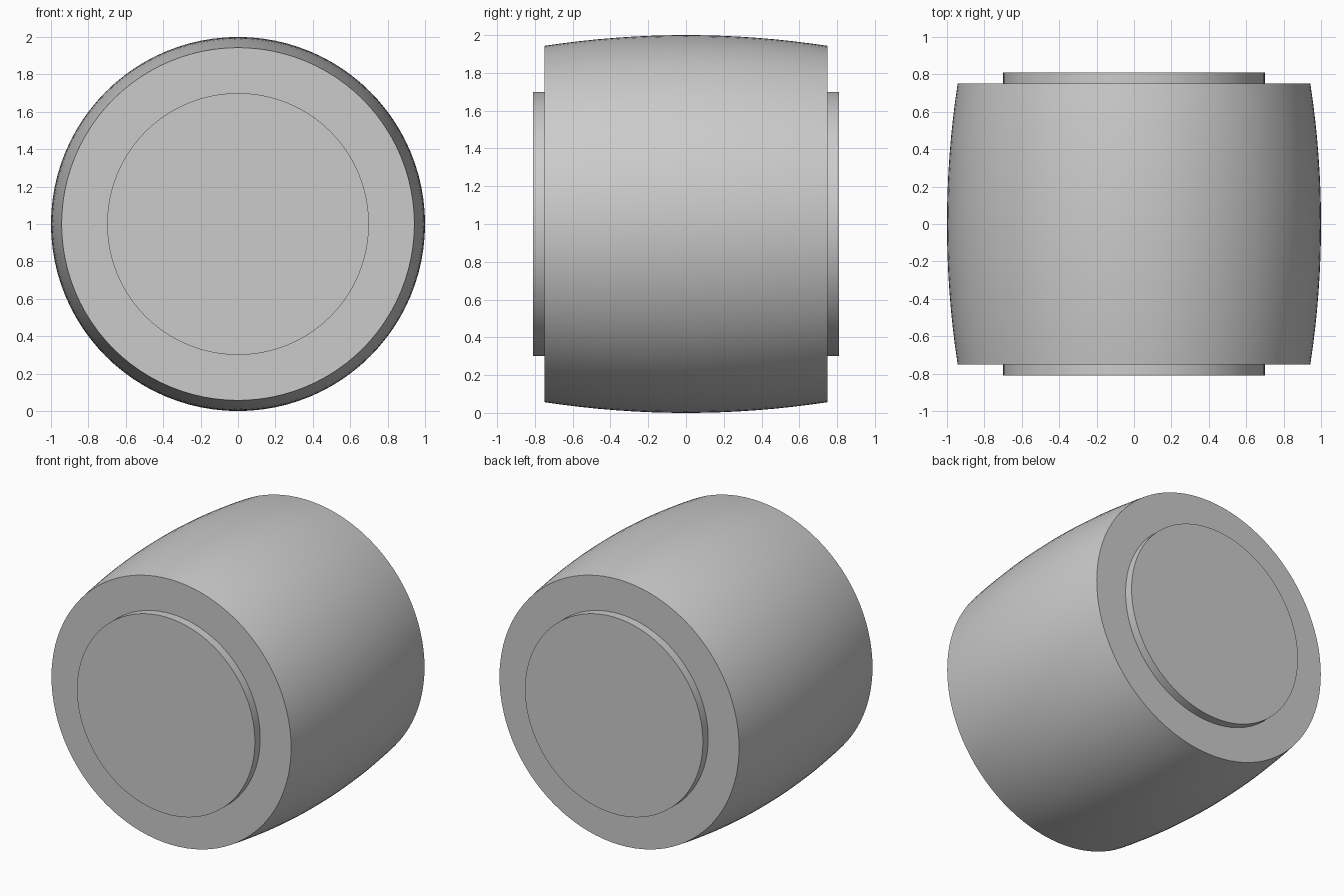
import bpy, bmesh, math

if "Cube" in bpy.data.objects:
    bpy.data.objects.remove(bpy.data.objects["Cube"], do_unlink=True)

SEGMENTS = 96
HALF_WIDTH, HUB_END = 0.75, 0.81
RADIUS, RIM_RADIUS, HUB_RADIUS = 1.0, 0.943, 0.7

grey = bpy.data.materials.new("plain_grey")
grey.use_nodes = True
colour = (0.6, 0.6, 0.6, 1)
grey.diffuse_color = colour
grey.node_tree.nodes["Principled BSDF"].inputs["Base Color"].default_value = colour


def lathe(name, profile, front_cap=False, back_cap=False):
    """Spin (radius, y) points, listed front to back, around the y axis."""
    bm = bmesh.new()
    rings = []
    for r, y in profile:
        angles = [2 * math.pi * j / SEGMENTS for j in range(SEGMENTS)]
        rings.append([bm.verts.new((r * math.cos(a), y, r * math.sin(a))) for a in angles])
    for near, far in zip(rings, rings[1:]):
        for j in range(SEGMENTS):
            k = (j + 1) % SEGMENTS
            bm.faces.new((near[j], far[j], far[k], near[k]))
    if front_cap:
        bm.faces.new(rings[0])
    if back_cap:
        bm.faces.new(rings[-1][::-1])
    mesh = bpy.data.meshes.new(name)
    bm.to_mesh(mesh)
    bm.free()
    mesh.materials.append(grey)
    obj = bpy.data.objects.new(name, mesh)
    obj.location.z = RADIUS
    bpy.context.collection.objects.link(obj)
    bpy.ops.object.select_all(action='DESELECT')
    obj.select_set(True)
    bpy.context.view_layer.objects.active = obj
    bpy.ops.object.shade_smooth_by_angle(angle=math.radians(30))
    return obj


# Barrel: a shallow circular arc between two flat ring-shaped ends
sag = RADIUS - RIM_RADIUS
arc_radius = (HALF_WIDTH ** 2 + sag ** 2) / (2 * sag)
STEPS = 16
arc = []
for i in range(STEPS + 1):
    y = HALF_WIDTH * (2 * i / STEPS - 1)
    arc.append((RADIUS - arc_radius + math.sqrt(arc_radius ** 2 - y ** 2), y))
lathe("barrel", [(HUB_RADIUS, -HALF_WIDTH)] + arc + [(HUB_RADIUS, HALF_WIDTH)])

# Raised round hubs on both ends
lathe("front_hub", [(HUB_RADIUS, -HUB_END), (HUB_RADIUS, -HALF_WIDTH)], front_cap=True)
lathe("back_hub", [(HUB_RADIUS, HALF_WIDTH), (HUB_RADIUS, HUB_END)], back_cap=True)
